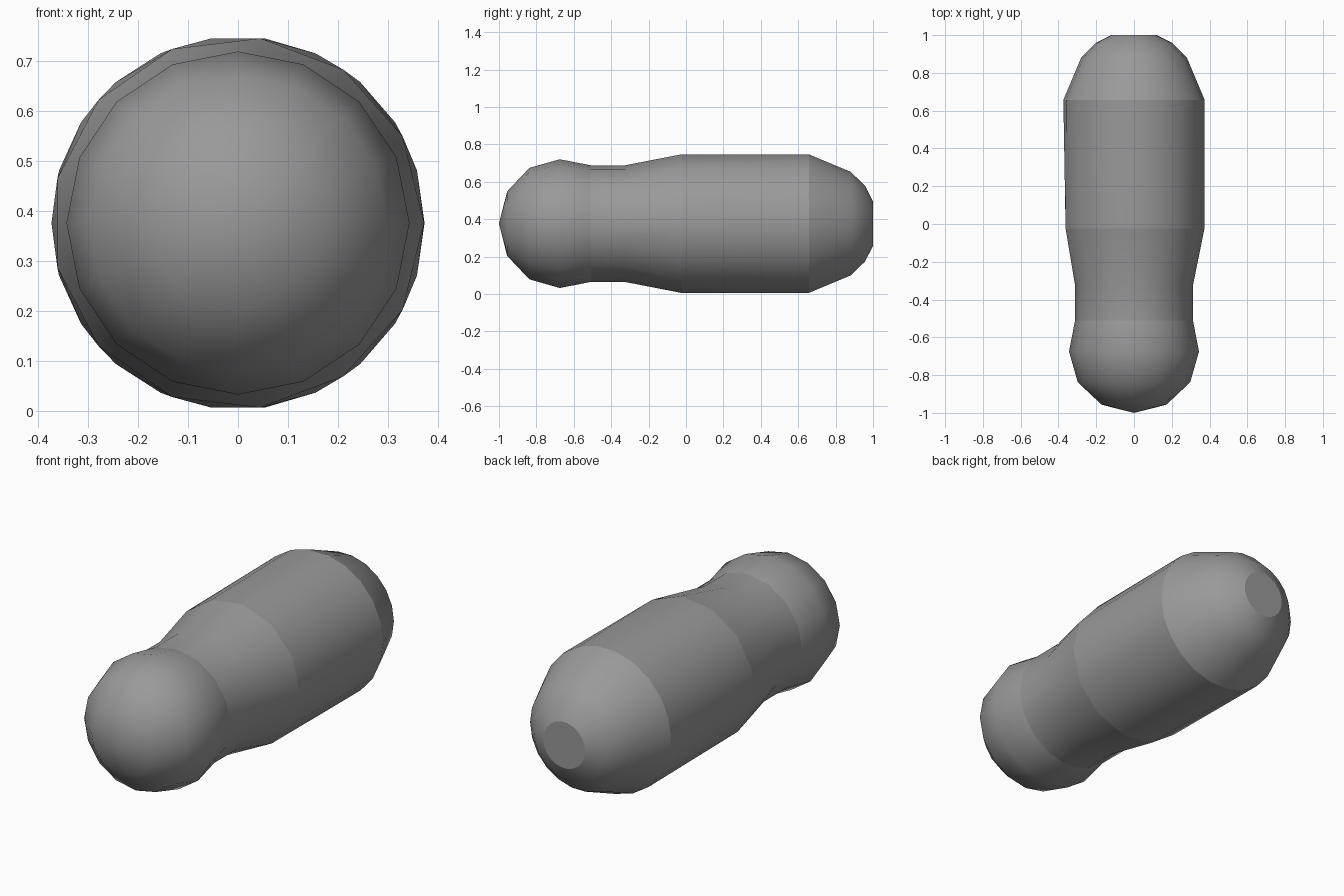
import bpy, bmesh, math

if "Cube" in bpy.data.objects:
    bpy.data.objects.remove(bpy.data.objects["Cube"])

CZ = 0.376  # height of the long axis

# Dark grey for every part
grey = bpy.data.materials.new("dark_grey")
grey.diffuse_color = (0.32, 0.32, 0.32, 1)
grey.use_nodes = True
grey.node_tree.nodes["Principled BSDF"].inputs["Base Color"].default_value = grey.diffuse_color


def add_ring(bm, y, r, n):
    return [bm.verts.new((r * math.cos(2 * math.pi * i / n), y,
                          CZ + r * math.sin(2 * math.pi * i / n))) for i in range(n)]


def stitch(bm, a, b):
    # Join two rings, walking round by angle when their side counts differ
    na, nb = len(a), len(b)
    if na == nb:
        for i in range(na):
            j = (i + 1) % na
            bm.faces.new((a[i], a[j], b[j], b[i]))
        return
    i = j = 0
    while i < na or j < nb:
        if j == nb or (i < na and (i + 0.5) / na <= (j + 0.5) / nb):
            bm.faces.new((a[i % na], a[(i + 1) % na], b[j % nb]))
            i += 1
        else:
            bm.faces.new((a[i % na], b[(j + 1) % nb], b[j % nb]))
            j += 1


def loft(name, profile, tip=None, flat_end=False):
    bm = bmesh.new()
    rings = [add_ring(bm, *p) for p in profile]
    for a, b in zip(rings, rings[1:]):
        stitch(bm, a, b)
    if tip is not None:
        t = bm.verts.new((0, tip, CZ))
        first = rings[0]
        for i in range(len(first)):
            bm.faces.new((t, first[(i + 1) % len(first)], first[i]))
    end = bm.faces.new(rings[-1]) if flat_end else None
    bmesh.ops.recalc_face_normals(bm, faces=bm.faces)
    # Open tubes: make sure the faces point away from the axis
    f = bm.faces[0]
    f.normal_update()
    c = f.calc_center_median()
    if f.normal.x * c.x + f.normal.z * (c.z - CZ) < 0:
        bmesh.ops.reverse_faces(bm, faces=bm.faces)
    for f in bm.faces:
        f.smooth = True
    if end:
        end.smooth = False
        for e in end.edges:
            e.smooth = False
    me = bpy.data.meshes.new(name)
    bm.to_mesh(me)
    bm.free()
    me.materials.append(grey)
    ob = bpy.data.objects.new(name, me)
    bpy.context.collection.objects.link(ob)


# Rounded head
ry, r = 0.325, 0.344
head = [(-0.675 - ry * math.cos(math.radians(d)), r * math.sin(math.radians(d)), 16)
        for d in (30, 60, 90)]
loft("head", head + [(-0.51, 0.312, 16)], tip=-1.0)

# Neck widening to the shoulder
loft("neck", [(-0.51, 0.312, 16), (-0.325, 0.312, 16), (-0.025, 0.373, 13)])

# Straight body
loft("body", [(-0.025, 0.373, 13), (0.657, 0.374, 22)])

# Domed rear cap with a flat disc
loft("rear_cap", [(0.657, 0.374, 22), (0.88, 0.28, 22), (0.957, 0.205, 22), (1.0, 0.12, 22)],
     flat_end=True)
